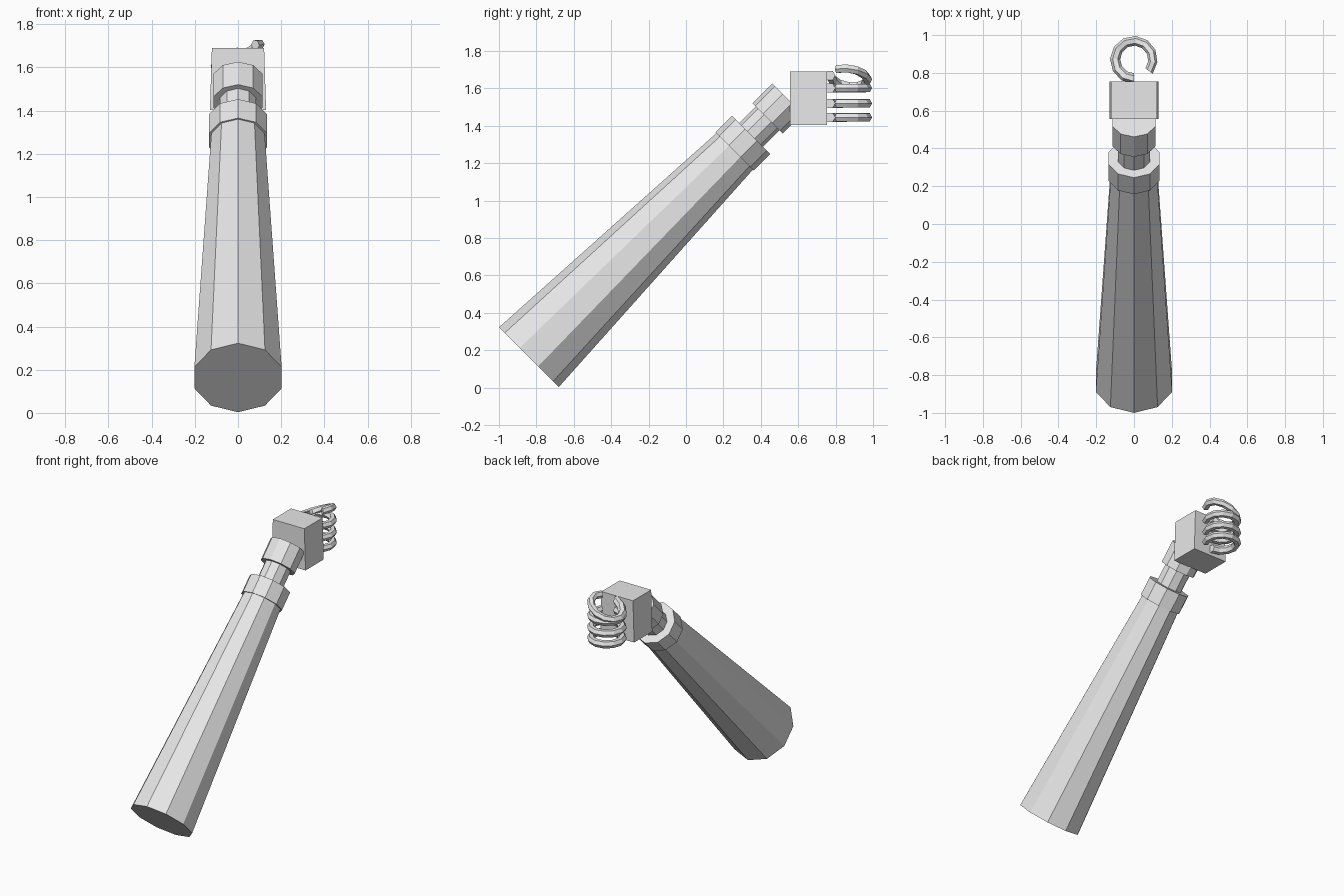
import bpy, bmesh, math
from mathutils import Vector

cube = bpy.data.objects.get("Cube")
if cube:
    bpy.data.objects.remove(cube, do_unlink=True)

grey = bpy.data.materials.new("light_grey")
grey.use_nodes = True
color = (0.8, 0.8, 0.8, 1)
grey.diffuse_color = color
grey.node_tree.nodes["Principled BSDF"].inputs["Base Color"].default_value = color


def add_object(name, bm):
    bmesh.ops.recalc_face_normals(bm, faces=bm.faces)
    mesh = bpy.data.meshes.new(name)
    bm.to_mesh(mesh)
    bm.free()
    mesh.materials.append(grey)
    obj = bpy.data.objects.new(name, mesh)
    bpy.context.collection.objects.link(obj)
    return obj


def loft(name, rings):
    """Skin a list of equal-sized point rings and cap both ends."""
    bm = bmesh.new()
    loops = [[bm.verts.new(p) for p in ring] for ring in rings]
    n = len(loops[0])
    for a, b in zip(loops, loops[1:]):
        for i in range(n):
            j = (i + 1) % n
            bm.faces.new((a[i], a[j], b[j], b[i]))
    bm.faces.new(loops[0])
    bm.faces.new(loops[-1])
    return add_object(name, bm)


def ellipse(center, u, v, sides, offset=0.0):
    angles = [math.tau * (i + offset) / sides for i in range(sides)]
    return [center + u * math.cos(a) + v * math.sin(a) for a in angles]


# Arm sections: ten-sided, stacked along a 45 degree axis
slope = Vector((0, 1, 1)).normalized()
across = Vector((0, -1, 1)).normalized()
side = Vector((1, 0, 0))
base = Vector((0, -0.84, 0.163))


def arm_section(name, start, end, r0, r1, squash=0.98):
    loft(name, [ellipse(base + slope * d, across * r, side * r * squash, 10)
                for d, r in ((start, r0), (end, r1))])


arm_section("sleeve", 0, 1.558, 0.226, 0.138, 0.94)
arm_section("cuff", 1.556, 1.68, 0.145, 0.145)
arm_section("wrist", 1.62, 1.87, 0.09, 0.09)
arm_section("wrist_collar", 1.805, 1.955, 0.115, 0.115, 1.04)

# Palm block, slightly wider at the bottom
loft("palm", [[Vector((x * sx, y, z)) for sx, y in
               ((-1, 0.555), (1, 0.555), (1, 0.755), (-1, 0.755))]
              for x, z in ((0.13, 1.403), (0.121, 1.69))])

# Curled fingers: hexagonal tubes swept round an open ring
up = Vector((0, 0, 1))


def finger(name, z, tilt=0.0, steps=10):
    rings = []
    for i in range(steps + 1):
        t = i / steps
        a = math.radians(270 - 307 * t)
        out = Vector((math.cos(a), math.sin(a), 0))
        r = 0.028 - 0.004 * t
        center = Vector((0, 0.87, z)) + out * 0.1
        center.z += tilt * (center.x - 0.25 * (center.y - 0.87))
        rings.append(ellipse(center, out * r, up * r, 6))
    loft(name, rings)


finger("index_finger", 1.658, 0.48)
for name, z in (("middle_finger", 1.602), ("ring_finger", 1.52), ("little_finger", 1.445)):
    finger(name, z)
